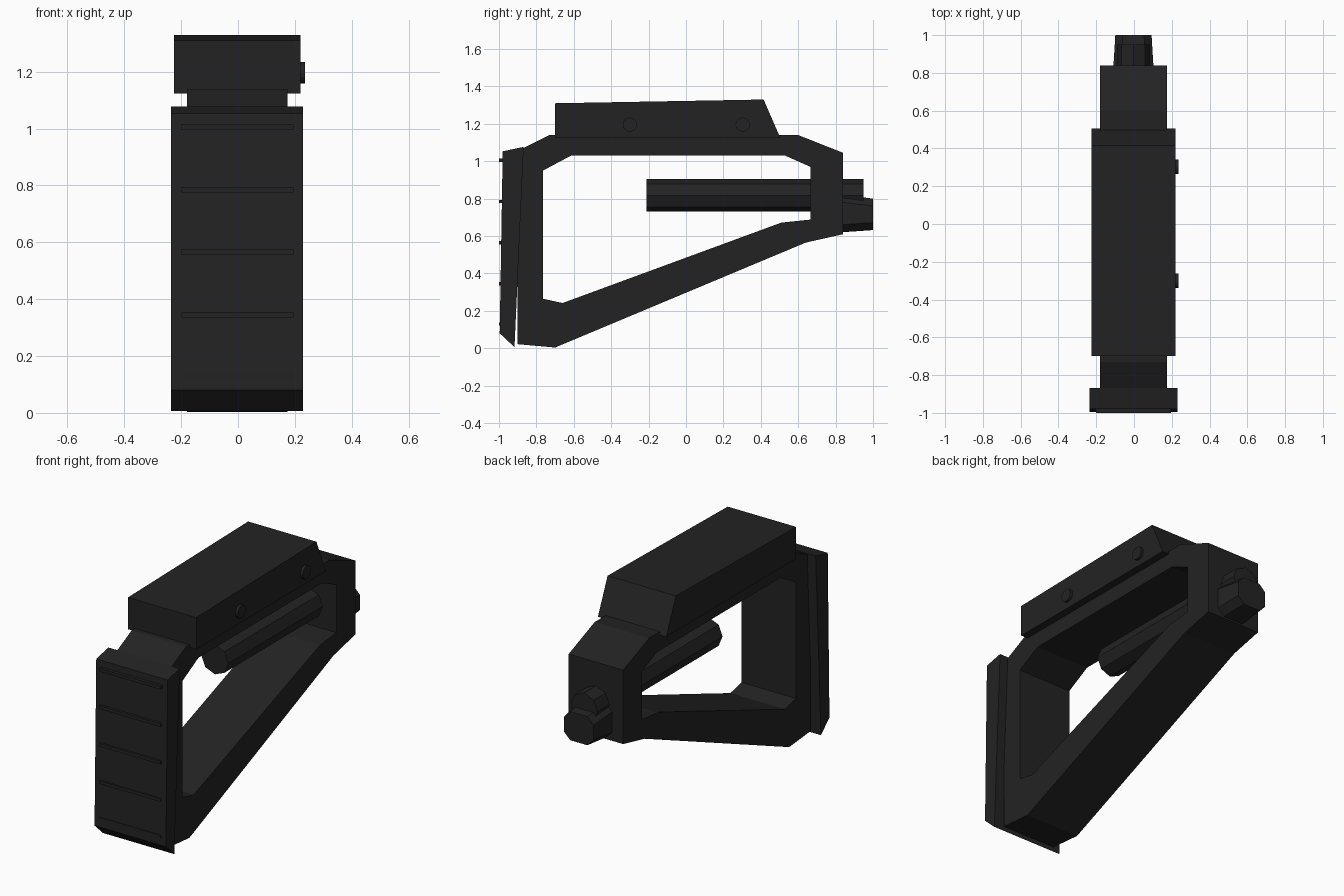
import bpy, bmesh, math
from mathutils import Matrix, Vector

if "Cube" in bpy.data.objects:
    bpy.data.objects.remove(bpy.data.objects["Cube"])

mat = bpy.data.materials.new("charcoal")
mat.diffuse_color = (0.0165, 0.0165, 0.0165, 1)
mat.use_nodes = True
mat.node_tree.nodes["Principled BSDF"].inputs["Base Color"].default_value = mat.diffuse_color
CX = -0.003  # the body sits slightly left of the pins


def finish(name, bm):
    bmesh.ops.recalc_face_normals(bm, faces=bm.faces)
    me = bpy.data.meshes.new(name)
    bm.to_mesh(me)
    bm.free()
    me.materials.append(mat)
    ob = bpy.data.objects.new(name, me)
    bpy.context.collection.objects.link(ob)
    return ob


def profile(name, pts, half):
    """Extrude a (y, z) outline across x."""
    bm = bmesh.new()
    f = bm.faces.new([bm.verts.new((CX - half, y, z)) for y, z in pts])
    r = bmesh.ops.extrude_face_region(bm, geom=[f])
    vs = [v for v in r["geom"] if isinstance(v, bmesh.types.BMVert)]
    bmesh.ops.translate(bm, verts=vs, vec=(2 * half, 0, 0))
    return finish(name, bm)


def cylinder(name, centre, radius, depth, sides, axis):
    bm = bmesh.new()
    rot = Vector((0, 0, 1)).rotation_difference(Vector(axis)).to_matrix().to_4x4()
    bmesh.ops.create_cone(bm, cap_ends=True, segments=sides, radius1=radius, radius2=radius,
                          depth=depth, matrix=Matrix.Translation(centre) @ rot)
    return finish(name, bm)


# Open frame: matching outer and inner loops joined on both sides
outer = [(-0.90, 0.022), (-0.70, 0.004), (0.64, 0.565), (0.84, 0.61),
         (0.84, 1.045), (0.60, 1.14), (-0.73, 1.14), (-0.90, 1.055)]
inner = [(-0.765, 0.265), (-0.66, 0.242), (0.51, 0.672), (0.665, 0.688),
         (0.665, 0.97), (0.53, 1.03), (-0.615, 1.03), (-0.765, 0.95)]
bm = bmesh.new()
loops = [[bm.verts.new((CX + x, y, z)) for y, z in pts]
         for x, pts in ((-0.177, outer), (0.177, outer), (0.177, inner), (-0.177, inner))]
for a, b in zip(loops, loops[1:] + loops[:1]):
    for i in range(8):
        j = (i + 1) % 8
        bm.faces.new((a[i], a[j], b[j], b[i]))
finish("stock_frame", bm)

# Butt pad with grip ribs
profile("butt_pad", [(-0.868, 1.077), (-0.98, 1.053), (-0.996, 0.08), (-0.917, 0.006)], 0.232)
for k, z in enumerate((1.005, 0.785, 0.565, 0.345, 0.13)):
    profile(f"pad_rib_{k + 1}", [(-0.96, z - 0.009), (-1.0, z - 0.009),
                                 (-1.0, z + 0.009), (-0.96, z + 0.009)], 0.198)

# Cheek rest and its side pins
profile("cheek_rest", [(-0.70, 1.123), (-0.70, 1.31), (0.415, 1.33), (0.505, 1.123)], 0.222)
for k, y in enumerate((-0.30, 0.303)):
    cylinder(f"cheek_pin_{k + 1}", (0.21, y, 1.196), 0.038, 0.05, 16, (1, 0, 0))

# Buffer tube through the front of the frame
cylinder("buffer_tube", (CX, 0.37, 0.8175), 0.0875, 1.16, 8, (0, 1, 0))

# Tapered lug with chamfered corners
bm = bmesh.new()
rings = []
for y, w, lo, hi in ((0.80, 0.108, 0.618, 0.825), (1.0, 0.096, 0.632, 0.80)):
    c = 0.04
    sec = [(-w + c, lo), (w - c, lo), (w, lo + c), (w, hi - c),
           (w - c, hi), (-w + c, hi), (-w, hi - c), (-w, lo + c)]
    rings.append([bm.verts.new((CX + x, y, z)) for x, z in sec])
for r in rings:
    bm.faces.new(r)
for i in range(8):
    j = (i + 1) % 8
    bm.faces.new((rings[0][i], rings[0][j], rings[1][j], rings[1][i]))
finish("front_lug", bm)
